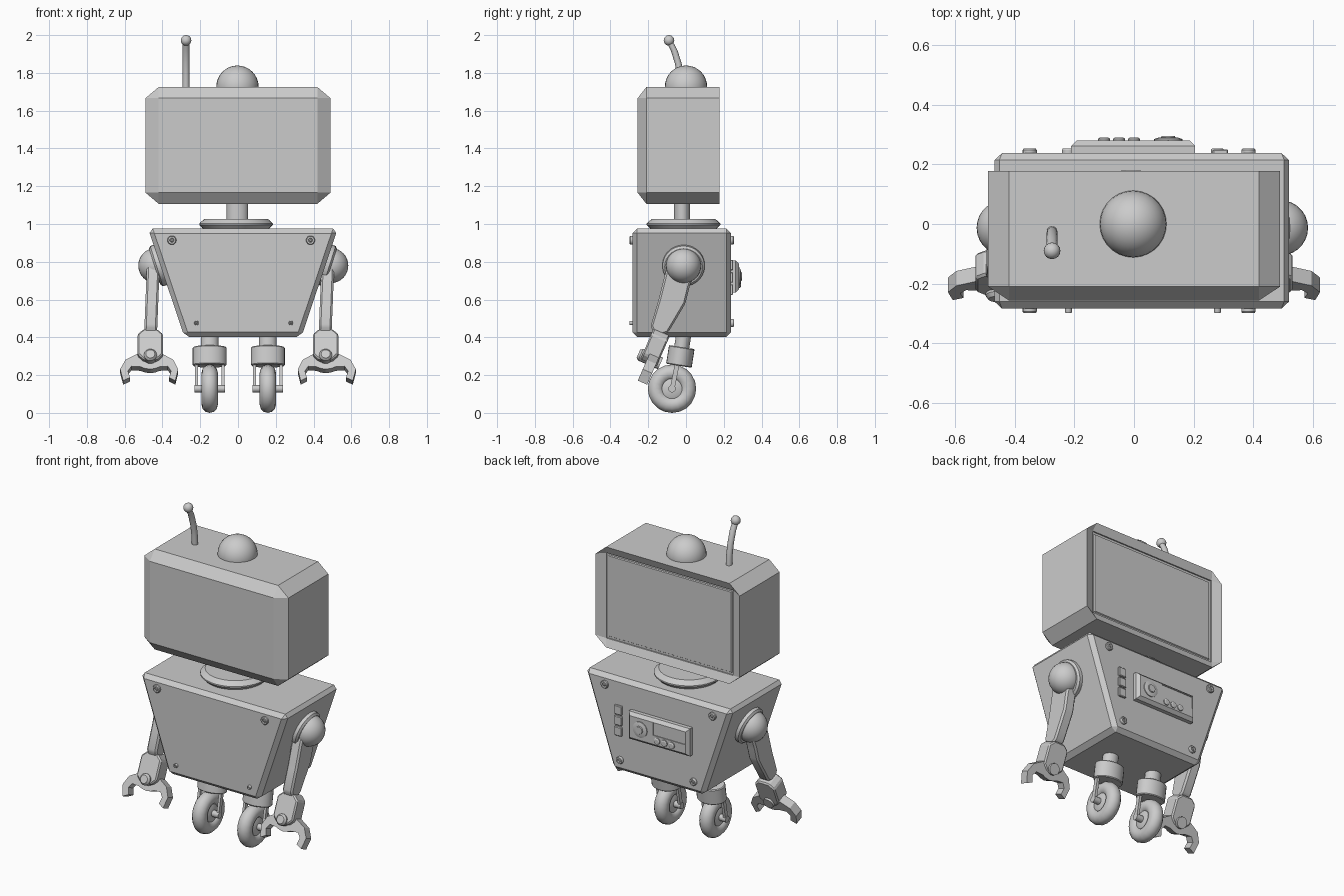
import bpy, bmesh
from math import radians, sin, cos, pi, copysign
from mathutils import Matrix, Vector, Euler

if "Cube" in bpy.data.objects:
    bpy.data.objects.remove(bpy.data.objects["Cube"])

CX = 0.026   # torso centre


def finish(name, bm, loc=(0, 0, 0), rot=(0, 0, 0), bevel=0, angle=32):
    bmesh.ops.remove_doubles(bm, verts=bm.verts, dist=1e-5)
    bmesh.ops.recalc_face_normals(bm, faces=bm.faces)
    if bevel:
        bmesh.ops.bevel(bm, geom=bm.edges[:], offset=bevel, segments=1, affect='EDGES')
    bm.transform(Matrix.Translation(loc) @ Euler(rot).to_matrix().to_4x4())
    bmesh.ops.recalc_face_normals(bm, faces=bm.faces)
    me = bpy.data.meshes.new(name)
    bm.to_mesh(me)
    bm.free()
    ob = bpy.data.objects.new(name, me)
    bpy.context.collection.objects.link(ob)
    bpy.ops.object.select_all(action='DESELECT')
    ob.select_set(True)
    bpy.context.view_layer.objects.active = ob
    bpy.ops.object.shade_smooth_by_angle(angle=radians(angle))
    return ob


def loft(name, rings, **kw):
    bm = bmesh.new()
    vs = [[bm.verts.new(p) for p in r] for r in rings]
    n = len(vs[0])
    for a, b in zip(vs, vs[1:]):
        for i in range(n):
            j = (i + 1) % n
            bm.faces.new((a[i], a[j], b[j], b[i]))
    bm.faces.new(vs[0])
    bm.faces.new(vs[-1])
    return finish(name, bm, **kw)


def lathe(name, profile, n=24, squash=1, **kw):
    return loft(name, [[(r * cos(2 * pi * i / n), squash * r * sin(2 * pi * i / n), z)
                        for i in range(n)] for r, z in profile], **kw)


def prism_x(name, pts, x0, x1, **kw):
    return loft(name, [[(x, a, b) for a, b in pts] for x in (x0, x1)], **kw)


def prism_y(name, pts, y0, y1, **kw):
    return loft(name, [[(a, y, b) for a, b in pts] for y in (y0, y1)], **kw)


def rect(a0, a1, b0, b1):
    return [(a0, b0), (a1, b0), (a1, b1), (a0, b1)]


def ball(name, r, loc, u=28, v=16):
    bm = bmesh.new()
    bmesh.ops.create_uvsphere(bm, u_segments=u, v_segments=v, radius=r)
    return finish(name, bm, loc=loc)


def tube(name, pts, r, n=12):
    rings = [[(p[0] + r * cos(2 * pi * i / n), p[1] + r * sin(2 * pi * i / n), p[2])
              for i in range(n)] for p in pts]
    return loft(name, rings)


# Head: chamfered box, its rear screen sunk behind a sloping frame
octagon = [(.49, -.25), (.49, .25), (.42, .309), (-.42, .309),
           (-.49, .25), (-.49, -.25), (-.42, -.309), (.42, -.309)]


def head_ring(y, grow=None):
    if grow is None:
        return [(x, y, 1.416 + z) for x, z in octagon]
    return [(copysign(.42 + grow, x), y, 1.416 + copysign(.25 + grow, z)) for x, z in octagon]


loft("head", [head_ring(-.256, 0), head_ring(-.21), head_ring(.178),
              head_ring(.158, .012), head_ring(.15, .012), head_ring(.15, 0),
              head_ring(.156, -.004)], angle=20)
ball("head_dome", .112, (-.003, 0, 1.727))

# Antenna
tube("antenna_rod", [(-.275, -.025, 1.71), (-.275, -.029, 1.78), (-.275, -.041, 1.85),
                     (-.275, -.063, 1.92), (-.275, -.09, 1.97)], .018)
ball("antenna_tip", .028, (-.275, -.09, 1.972), 16, 10)

# Neck
lathe("neck", [(.057, .98), (.057, 1.13)], squash=.75, loc=(-.003, -.021, 0))
lathe("neck_collar", [(.17, .97), (.195, .995), (.195, 1.003), (.168, 1.027)], n=32,
      loc=(-.01, -.013, 0))

# Torso: tapered box with chamfered edges
prism_y("torso", [(CX - .31, .403), (CX + .31, .403), (CX + .502, .975), (CX - .502, .975)],
        -.284, .238, bevel=.024, angle=20)


# Corner bolts front and back: raised rim around a dimple
def bolt(name, x, z, side, r):
    y = .234 if side > 0 else -.28
    lathe(name, [(r, 0), (r, .014), (r * .85, .019), (r * .5, .019), (r * .4, .012),
                 (r * .2, .016)], n=14, loc=(x, y, z), rot=(radians(-90 * side), 0, 0))


for side, tag in ((1, "back"), (-1, "front")):
    for s in (-1, 1):
        bolt(tag + "_top_bolt", .017 + s * .367, .914, side, .024)
        bolt(tag + "_bottom_bolt", .03 + s * .25, .476, side, .022 if side > 0 else .012)

# Rear control panel
panel = loft("control_panel", [[(x, y, z) for x, z in
             rect(-.003 - .208 + i, -.003 + .208 - i, .637 + i, .807 - i)]
             for y, i in ((.23, 0), (.262, 0), (.28, .018))], angle=20)
cutter = prism_y("screen_cutter", rect(-.19, .03, .71, .785), .275, .31)
cutter.hide_render = True
cutter.hide_set(True)
cut = panel.modifiers.new("screen_recess", 'BOOLEAN')
cut.object = cutter
cut.solver = 'EXACT'
lathe("panel_dial", [(.048, 0), (.048, .009), (.032, .014), (.024, .014), (.022, .02), (.012, .02)],
      n=20, loc=(.115, .276, .722), rot=(radians(-90), 0, 0))
for i in range(3):
    lathe("panel_button", [(.02, 0), (.02, .01), (.014, .014)], n=12,
          loc=(-.1 + .05 * i, .276, .682), rot=(radians(-90), 0, 0))
    z = .652 + .065 * i
    prism_y("indicator_light", rect(.264, .316, z - .028, z + .028), .23, .25, bevel=.004)

# Hand outlines in the tilted hand's own frame
palm = [(-.035, .09), (.035, .09), (.068, .06), (.068, -.055), (.035, -.088),
        (-.035, -.088), (-.068, -.055), (-.068, .06)]
claw = [(0, -.03), (.058, -.035), (.132, -.076), (.16, -.13), (.144, -.196),
        (.108, -.178), (.119, -.14), (.1, -.113), (.053, -.116), (.03, -.125), (0, -.13)]
arm = [(-.09, .79), (-.11, .74), (-.145, .6), (-.187, .46), (-.16, .4), (-.095, .425),
       (-.05, .5), (-.003, .58), (.019, .67), (.045, .74), (.05, .79)]

for s, tag in ((-1, "left"), (1, "right")):
    # Shoulder and arm
    lathe(tag + "_shoulder_ring", [(.112, -.02), (.112, .02), (.1, .03)], n=28,
          loc=(CX + s * .438, -.013, .783), rot=(0, radians(107.7 * s), 0))
    ball(tag + "_shoulder", .093, (CX + .002 + s * .463, -.013, .78))
    # the arms lean slightly, so the outline is sheared in x
    loft(tag + "_arm", [[(s * .462 + .012 * (z - .44) / .3 + w, y, z) for y, z in arm]
                        for w in (-.034, .034)], bevel=.01)

    # Hand: palm block, knuckle pin and two hooked claws
    at = dict(loc=(s * .464, -.164, .345), rot=(radians(-23.6), 0, 0))
    prism_y(tag + "_palm", palm, -.047, .047, bevel=.008, angle=20, **at)
    pin = Vector((0, 0, -.065))
    m = Euler(at["rot"]).to_matrix()
    lathe(tag + "_knuckle", [(.034, -.06), (.034, .055), (.024, .068)], n=14,
          loc=Vector(at["loc"]) + m @ pin, rot=(radians(90 - 23.6), 0, 0))
    for f in (-1, 1):
        k = 1 if f == s else .92
        prism_y(tag + "_claw", [(f * k * x, z) for x, z in claw], -.014, .04, angle=20, **at)

    # Leg, swivel collar and caster wheel
    wx = .004 + s * .154
    tilt = (radians(-9), 0, 0)
    lathe(tag + "_leg", [(.047, -.02), (.047, .14)], squash=.85, loc=(wx, -.03, .30), rot=tilt)
    lathe(tag + "_leg_collar", [(.085, -.05), (.09, -.045), (.09, .045), (.085, .05)],
          squash=.76, loc=(wx, -.03, .299), rot=tilt)
    n, k = 20, 12
    bm = bmesh.new()
    grid = [[bm.verts.new(((.043 * sin(2 * pi * j / k)),
                           (.085 + .043 * cos(2 * pi * j / k)) * cos(2 * pi * i / n),
                           (.085 + .043 * cos(2 * pi * j / k)) * sin(2 * pi * i / n)))
             for j in range(k)] for i in range(n)]
    for i in range(n):
        for j in range(k):
            a, b = grid[i], grid[(i + 1) % n]
            bm.faces.new((a[j], a[(j + 1) % k], b[(j + 1) % k], b[j]))
    finish(tag + "_tyre", bm, loc=(wx, -.074, .128))
    lathe(tag + "_hub", [(.035, -.035), (.058, -.025), (.058, .025), (.035, .035)], n=18,
          loc=(wx, -.074, .128), rot=(0, radians(90), 0))
    lathe(tag + "_axle", [(.02, -.08), (.02, .08)], n=12,
          loc=(wx, -.074, .128), rot=(0, radians(90), 0))
    for f in (-1, 1):
        x = wx + f * .07
        prism_x(tag + "_fork", [(-.087, .12), (-.062, .12), (-.032, .27), (-.057, .27)],
                x - .008, x + .008)
